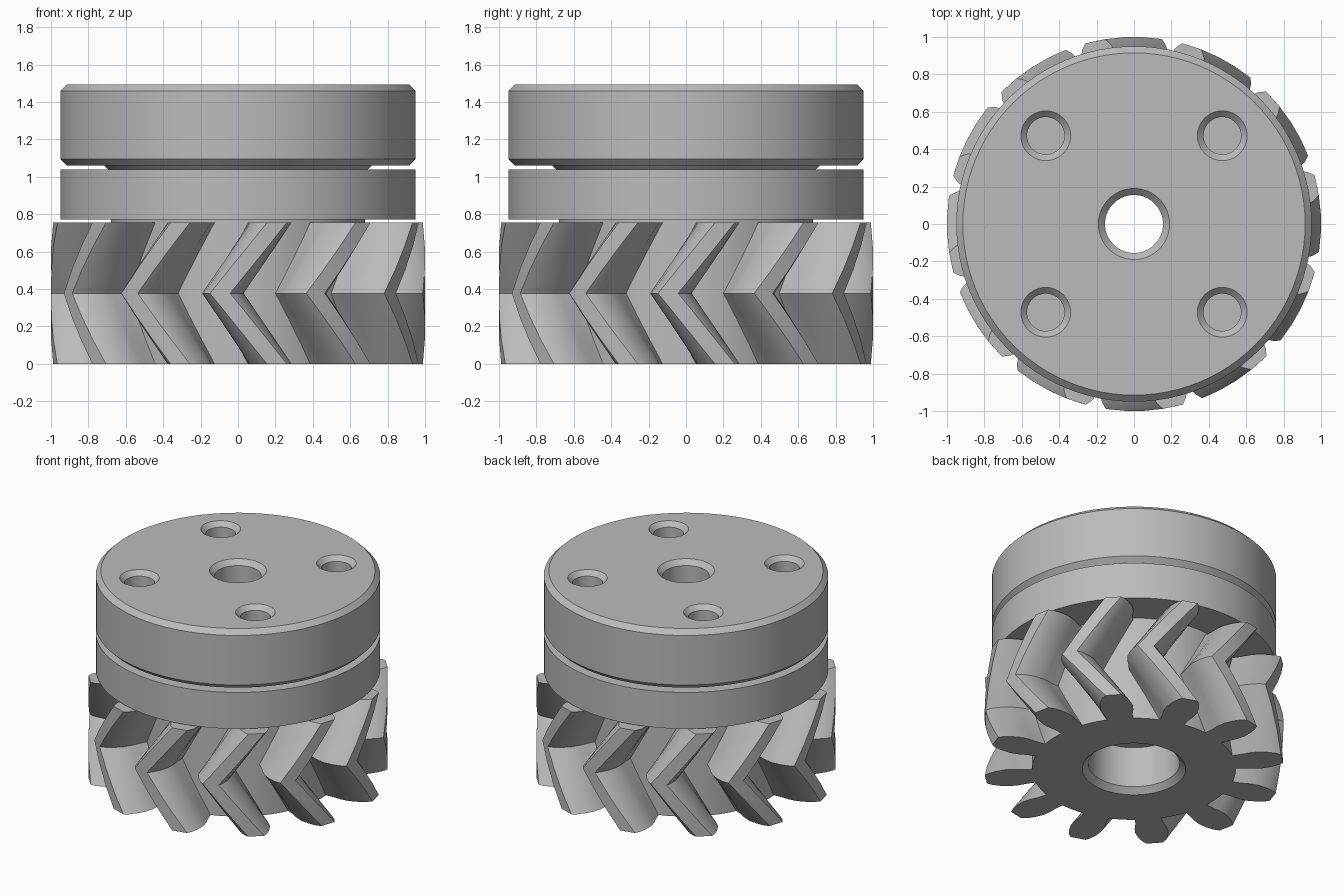
import bpy
import bmesh
from math import sin, cos, radians, pi, tau

cube = bpy.data.objects.get("Cube")
if cube:
    bpy.data.objects.remove(cube, do_unlink=True)

# Single plain metal colour
steel = bpy.data.materials.new("grey_steel")
steel.use_nodes = True
steel.diffuse_color = (0.5, 0.5, 0.5, 1)
steel.node_tree.nodes["Principled BSDF"].inputs["Base Color"].default_value = (0.5, 0.5, 0.5, 1)


def finish(name, bm):
    bmesh.ops.recalc_face_normals(bm, faces=bm.faces)
    mesh = bpy.data.meshes.new(name)
    bm.to_mesh(mesh)
    bm.free()
    mesh.materials.append(steel)
    obj = bpy.data.objects.new(name, mesh)
    bpy.context.collection.objects.link(obj)
    return obj


def smooth(obj):
    bpy.ops.object.select_all(action="DESELECT")
    obj.select_set(True)
    bpy.context.view_layer.objects.active = obj
    bpy.ops.object.shade_smooth_by_angle(angle=radians(25))


def skin(bm, loops, close_loops=False):
    """Join equal closed vertex loops with quads; cap the ends or close the ring."""
    count = len(loops[0])
    pairs = list(zip(loops, loops[1:]))
    if close_loops:
        pairs.append((loops[-1], loops[0]))
    for a, b in pairs:
        for i in range(count):
            j = (i + 1) % count
            bm.faces.new((a[i], a[j], b[j], b[i]))
    if not close_loops:
        bm.faces.new(loops[0])
        bm.faces.new(loops[-1])


def lathe(bm, profile, segments, centre=(0, 0), ring=False):
    loops = [[bm.verts.new((centre[0] + r * cos(tau * i / segments),
                            centre[1] + r * sin(tau * i / segments), z))
              for i in range(segments)] for r, z in profile]
    skin(bm, loops, ring)


GEAR_TOP = 0.755
TOP = 1.495
ROOT = 0.68

# Hub: gear core, lower flange, upper flange and the stepped centre bore
outside = [(ROOT, 0), (ROOT, 0.772), (0.95, 0.772), (0.95, 1.04), (0.695, 1.04),
           (0.715, 1.06), (0.915, 1.06), (0.95, 1.095), (0.95, 1.46), (0.915, TOP)]
bore = [(0.19, TOP), (0.155, 1.46), (0.155, 0.34), (0.305, 0.34), (0.305, 0.04), (0.345, 0)]
bm = bmesh.new()
lathe(bm, outside + bore, 96, ring=True)
hub = finish("flanged_hub", bm)

# Four chamfered bolt holes in the upper flange
bm = bmesh.new()
hole = [(0.1, TOP - 0.3), (0.1, TOP - 0.033), (0.133, TOP), (0.133, TOP + 0.05)]
for x in (-0.472, 0.472):
    for y in (-0.472, 0.472):
        lathe(bm, hole, 40, (x, y))
cutter = finish("bolt_hole_cutter", bm)
cutter.hide_render = True
cut = hub.modifiers.new("bolt_holes", "BOOLEAN")
cut.operation = "DIFFERENCE"
cut.solver = "EXACT"
cut.object = cutter
bpy.ops.object.select_all(action="DESELECT")
hub.select_set(True)
bpy.context.view_layer.objects.active = hub
bpy.ops.object.modifier_apply(modifier=cut.name)
bpy.data.objects.remove(cutter, do_unlink=True)
smooth(hub)

# Herringbone teeth: half profile as radius and half angle, twisted in a chevron
half = [(0.672, 7.4), (0.74, 7.3), (0.8, 7.7), (0.86, 7.4), (0.92, 6.1), (0.97, 4.6), (1.0, 3.1)]
section = [(r, -a) for r, a in half] + [(r, a) for r, a in reversed(half)]
SLICES = 6
MID_ANGLE, TWIST = -5.5, 17.5
bm = bmesh.new()
for tooth in range(12):
    loops = []
    for s in range(SLICES + 1):
        t = s / SLICES
        centre = 30 * tooth + MID_ANGLE + TWIST * abs(2 * t - 1)
        loops.append([bm.verts.new((r * sin(radians(centre + a)),
                                    -r * cos(radians(centre + a)), GEAR_TOP * t))
                      for r, a in section])
    skin(bm, loops)
smooth(finish("herringbone_teeth", bm))
